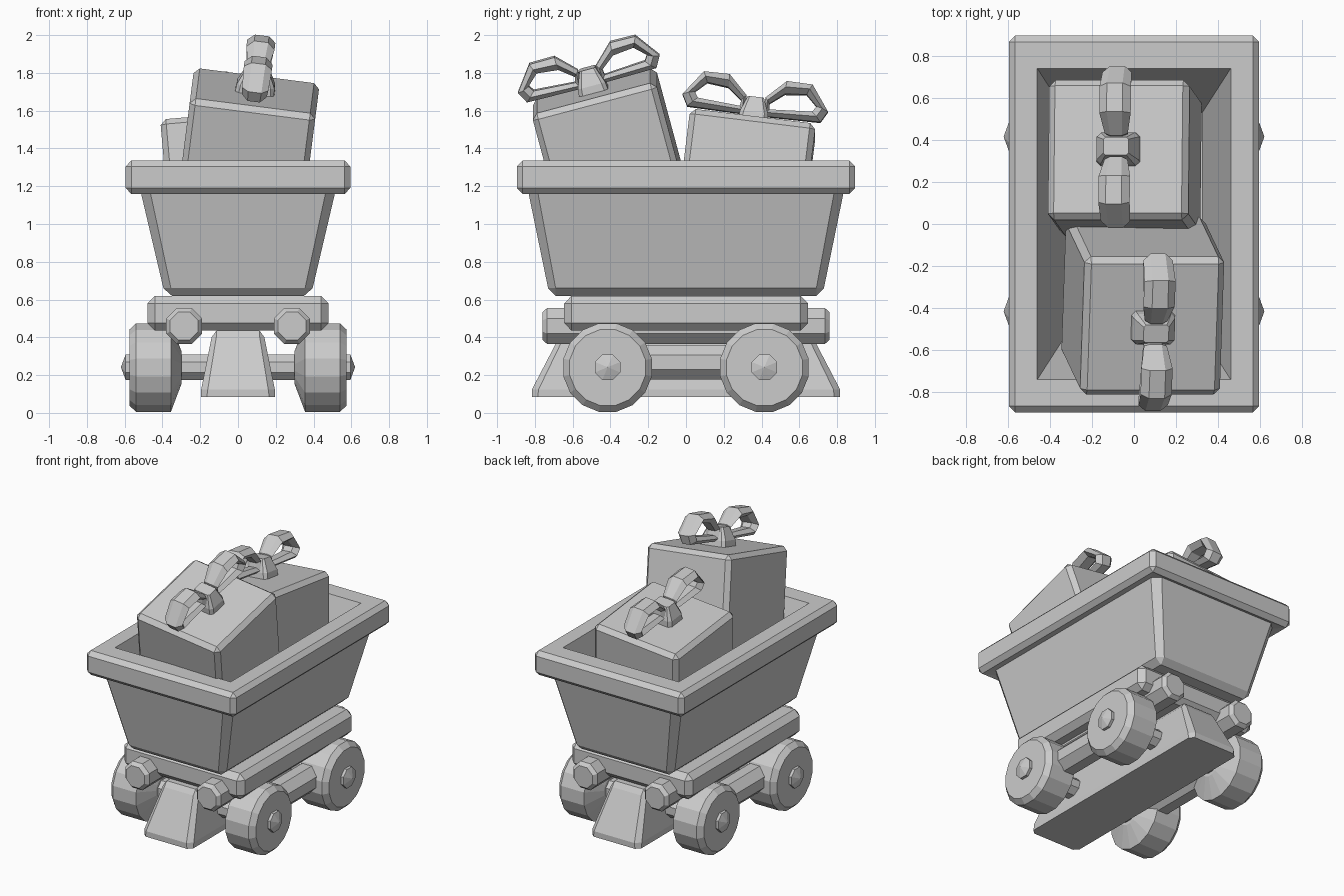
import bpy, bmesh
from math import sin, cos, pi, radians
from mathutils import Matrix, Vector, Euler

if "Cube" in bpy.data.objects:
    bpy.data.objects.remove(bpy.data.objects["Cube"])


def loft(name, rings, closed=False, matrix=None):
    """Skin a list of equal-length point rings; cap the ends or join them up."""
    bm = bmesh.new()
    vs = [[bm.verts.new(p) for p in ring] for ring in rings]
    n = len(rings[0])
    pairs = list(zip(vs, vs[1:]))
    if closed:
        pairs.append((vs[-1], vs[0]))
    else:
        bm.faces.new(vs[0])
        bm.faces.new(vs[-1])
    for a, b in pairs:
        for i in range(n):
            j = (i + 1) % n
            bm.faces.new((a[i], a[j], b[j], b[i]))
    bmesh.ops.remove_doubles(bm, verts=bm.verts, dist=0.0005)
    bmesh.ops.recalc_face_normals(bm, faces=bm.faces)
    if matrix:
        bm.transform(matrix)
    me = bpy.data.meshes.new(name)
    bm.to_mesh(me)
    bm.free()
    ob = bpy.data.objects.new(name, me)
    bpy.context.collection.objects.link(ob)
    return ob


def rect(hx, hy, z, c=0.0):
    """Rectangle ring with corners cut by c."""
    return [(hx, hy - c, z), (hx - c, hy, z), (c - hx, hy, z), (-hx, hy - c, z),
            (-hx, c - hy, z), (c - hx, -hy, z), (hx - c, -hy, z), (hx, c - hy, z)]


def block(name, hx, hy, z0, z1, b, matrix=None):
    """Box with every edge chamfered by b."""
    return loft(name, [rect(hx - b, hy - b, z0), rect(hx, hy, z0 + b, b),
                       rect(hx, hy, z1 - b, b), rect(hx - b, hy - b, z1)], matrix=matrix)


def lathe(name, profile, n, axis, loc):
    """Turn (radius, position) pairs around the x or y axis."""
    rings = []
    for r, t in profile:
        ring = []
        for i in range(n):
            a = 2 * pi * (i + 0.5) / n
            p = (t, r * cos(a), r * sin(a)) if axis == 'x' else (r * cos(a), t, r * sin(a))
            ring.append(Vector(p) + Vector(loc))
        rings.append(ring)
    return loft(name, rings)


# Tub: tapered outside, heavy rim, hollow inside
loft("tub", [rect(.35, .69, .62), rect(.395, .73, .66, .04), rect(.515, .835, 1.17, .05),
             rect(.565, .865, 1.16), rect(.595, .895, 1.19, .03), rect(.595, .895, 1.305, .03),
             rect(.565, .865, 1.335), rect(.46, .74, 1.335), rect(.325, .53, .75)])

# Undercarriage
block("chassis_plate", .48, .645, .435, .62, .04)
loft("centre_skirt", [rect(.195, .815, .085, .03), rect(.195, .815, .125, .035),
                      rect(.14, .672, .40, .025), rect(.115, .645, .435)])
for s, side in ((-1, "left"), (1, "right")):
    lathe(f"{side}_bumper_rod", [(.08, -.76), (.103, -.735), (.103, .735), (.08, .76)],
          8, 'y', (s * .285, 0, .46))
    lathe(f"{side}_axle_bar", [(.1, -.41), (.1, .41)], 8, 'y', (s * .40, 0, .268))

# Axles with pointed ends, and wheels with a sloped inner side
for fy, end in ((-.415, "front"), (.415, "back")):
    lathe(f"{end}_axle", [(0, -.62), (.073, -.595), (.073, .595), (0, .62)],
          8, 'x', (0, fy, .242))
    for s, side in ((-1, "left"), (1, "right")):
        lathe(f"{end}_{side}_wheel",
              [(.09, s * .30), (.239, s * .355), (.239, s * .54), (.205, s * .575)],
              16, 'x', (0, fy, .24))

# Gift boxes with bows, built with the origin at the middle of the lid
OUTER = [(.05, .03), (.355, .035), (.388, .095), (.29, .228), (.153, .23), (.05, .13)]
INNER = [(.08, .07), (.305, .085), (.325, .115), (.265, .172), (.15, .16), (.075, .10)]
WIDTH = [.05, .065, .07, .075, .075, .055]


def gift(name, loc, rot, hx, hy, h):
    m = Matrix.Translation(loc) @ Euler([radians(a) for a in rot]).to_matrix().to_4x4()
    block(f"{name}_box", hx, hy, -h, 0, .03, m)
    loft(f"{name}_knot", [rect(.105, .08, -.01, .02), rect(.1, .075, .04, .02),
                          rect(.06, .043, .125, .01)], matrix=m)
    for s, side in ((-1, "front"), (1, "back")):
        rings = []
        for (oy, oz), (iy, iz), w in zip(OUTER, INNER, WIDTH):
            my, mz = (oy + iy) / 2, (oz + iz) / 2
            rings.append([(-w / 2, s * oy, oz), (w / 2, s * oy, oz), (w, s * my, mz),
                          (w / 2, s * iy, iz), (-w / 2, s * iy, iz), (-w, s * my, mz)])
        loft(f"{name}_{side}_bow_loop", rings, closed=True, matrix=m)


gift("front_gift", (.09, -.49, 1.705), (15, 7.3, 0), .335, .34, .78)
gift("back_gift", (-.075, .355, 1.545), (-7, -5, 0), .335, .335, .72)
